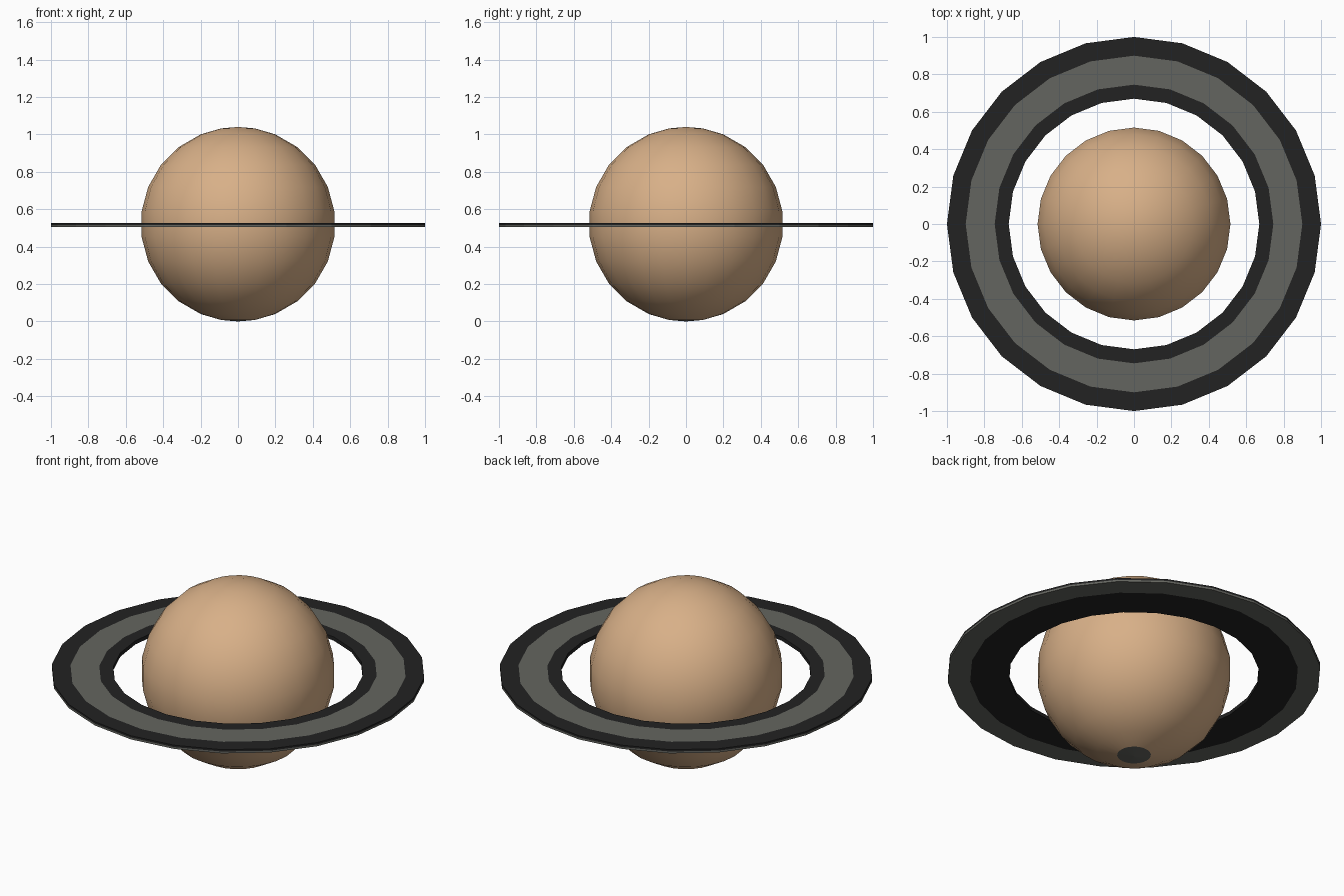
import bpy, bmesh, math

if "Cube" in bpy.data.objects:
    bpy.data.objects.remove(bpy.data.objects["Cube"])

SIDES = 24
R = 0.52


def material(name, rgb):
    m = bpy.data.materials.new(name)
    m.diffuse_color = (*rgb, 1.0)
    m.use_nodes = True
    m.node_tree.nodes["Principled BSDF"].inputs["Base Color"].default_value = m.diffuse_color
    return m


tan = material("tan", (0.687, 0.434, 0.246))
grey = material("warm_grey", (0.127, 0.130, 0.115))
dark = material("charcoal", (0.016, 0.016, 0.016))


def lathe(name, profile, bands, mats, closed):
    """Revolve (radius, z) points about z; bands gives a material per strip."""
    bm = bmesh.new()
    loops = []
    for r, z in profile:
        if r == 0:
            loops.append([bm.verts.new((0, 0, z))] * SIDES)
        else:
            loops.append([bm.verts.new((r * math.cos(2 * math.pi * i / SIDES),
                                        r * math.sin(2 * math.pi * i / SIDES), z))
                          for i in range(SIDES)])
    count = len(profile) if closed else len(profile) - 1
    for k in range(count):
        a, b = loops[k], loops[(k + 1) % len(loops)]
        for i in range(SIDES):
            j = (i + 1) % SIDES
            corners = list(dict.fromkeys([a[i], a[j], b[j], b[i]]))
            bm.faces.new(corners).material_index = bands[k]
    bmesh.ops.recalc_face_normals(bm, faces=bm.faces)
    mesh = bpy.data.meshes.new(name)
    bm.to_mesh(mesh)
    bm.free()
    for m in mats:
        mesh.materials.append(m)
    obj = bpy.data.objects.new(name, mesh)
    bpy.context.collection.objects.link(obj)
    return obj


# Planet globe, with a small grey cap at the south pole
angles = [0, 10] + [22.5 + 15 * k for k in range(10)] + [170, 180]
globe_profile = [(0 if a in (0, 180) else R * math.sin(math.radians(a)),
                  R - R * math.cos(math.radians(a))) for a in angles]
globe = lathe("planet_globe", globe_profile, [1] + [0] * 12, [tan, grey], False)
for p in globe.data.polygons:
    p.use_smooth = p.material_index == 0

# Flat ring: three bands on top, rim, two bands below, inner wall
top, mid, low = 0.527, 0.516, 0.505
ring_profile = [(0.67, top), (0.745, top), (0.90, top), (1.0, top),
                (1.0, mid), (1.0, low), (0.88, low), (0.67, low)]
lathe("planet_ring", ring_profile, [1, 0, 1, 1, 0, 0, 1, 1], [grey, dark], True)
